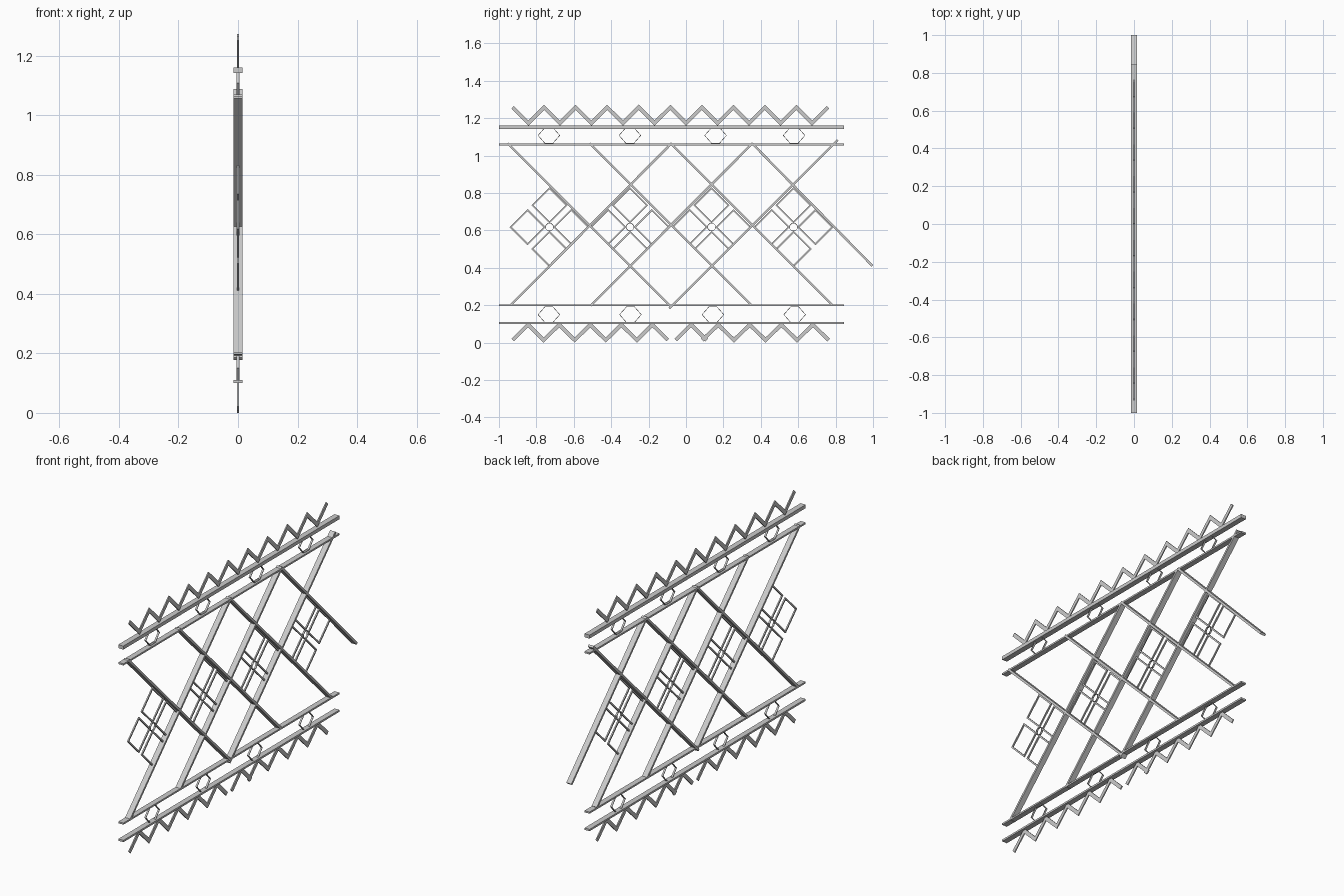
import bpy, bmesh
from math import cos, sin, pi
from mathutils import Vector

if "Cube" in bpy.data.objects:
    bpy.data.objects.remove(bpy.data.objects["Cube"])


def ribbons(name, paths, thick, depth, closed=False):
    """Mitred flat strips drawn in the YZ plane, extruded along X; one object."""
    bm = bmesh.new()
    for path in paths:
        pts = [Vector(p) for p in path]
        n = len(pts)
        rings = []
        for i, p in enumerate(pts):
            a = pts[i - 1] if (closed or i > 0) else None
            b = pts[(i + 1) % n] if (closed or i < n - 1) else None
            d1 = (p - a).normalized() if a is not None else (b - p).normalized()
            d2 = (b - p).normalized() if b is not None else d1
            n1, n2 = Vector((-d1.y, d1.x)), Vector((-d2.y, d2.x))
            m = (n1 + n2).normalized()
            m *= thick / 2 / m.dot(n1)
            rings.append([bm.verts.new((x, *(p + m * s)))
                          for x, s in ((-depth / 2, -1), (depth / 2, -1),
                                       (depth / 2, 1), (-depth / 2, 1))])
        for i in range(n if closed else n - 1):
            r, q = rings[i], rings[(i + 1) % n]
            for k in range(4):
                j = (k + 1) % 4
                bm.faces.new((r[k], r[j], q[j], q[k]))
        if not closed:
            bm.faces.new(rings[0])
            bm.faces.new(rings[-1][::-1])
    bmesh.ops.recalc_face_normals(bm, faces=bm.faces)
    me = bpy.data.meshes.new(name)
    bm.to_mesh(me)
    bm.free()
    ob = bpy.data.objects.new(name, me)
    bpy.context.collection.objects.link(ob)
    return ob


def zigzag(y0, count, z_start, z_other, step):
    return [(y0 + i * step, z_other if i % 2 else z_start) for i in range(count + 1)]


# Horizontal rails
for name, z, t in (("top_rail", 1.151, 0.019), ("upper_inner_rail", 1.06, 0.009),
                   ("lower_inner_rail", 0.2, 0.009), ("bottom_rail", 0.106, 0.010)):
    ribbons(name, [[(-1, z), (0.845, z)]], t, 0.03)

# Zigzag trims; the lower one is broken near the middle
S = 0.0843
ribbons("top_zigzag", [zigzag(-0.927, 20, 1.258, 1.174, S)], 0.02, 0.006)
ribbons("bottom_zigzag", [zigzag(-0.927, 10, 0.014, 0.096, 0.083),
                          zigzag(-0.055, 2, 0.014, 0.096, 0.0825),
                          zigzag(0.088, 8, 0.014, 0.096, S)], 0.02, 0.006)

# Diagonal lattice bars
ribbons("falling_bars", [[(-0.954, 1.066), (-0.083, 0.195)],
                         [(-0.516, 1.066), (0.350, 0.2)],
                         [(-0.083, 1.066), (0.780, 0.203)],
                         [(0.353, 1.066), (0.996, 0.411)]], 0.012, 0.03)
ribbons("rising_bars", [[(-0.940, 0.198), (-0.077, 1.066)],
                        [(-0.510, 0.198), (0.356, 1.066)],
                        [(-0.090, 0.182), (0.812, 1.084)]], 0.012, 0.03)

# Rosettes: four square frames around a small ring
squares, rings = [], []
for cy in (-0.73, -0.299, 0.137, 0.575):
    cz, off, h = 0.618, 0.117, 0.091
    for k in range(4):
        y, z = cy + off * cos(k * pi / 2), cz + off * sin(k * pi / 2)
        squares.append([(y + h, z), (y, z + h), (y - h, z), (y, z - h)])
    rings.append([(cy + 0.022 * cos(i * pi / 4 + pi / 8),
                   cz + 0.022 * sin(i * pi / 4 + pi / 8)) for i in range(8)])
ribbons("rosette_squares", squares, 0.008, 0.007, True)
ribbons("rosette_rings", rings, 0.003, 0.01, True)

# Small hexagonal rings between the rails
for name, cz, ys in (("upper_hexagons", 1.108, (-0.733, -0.30, 0.158, 0.578)),
                     ("lower_hexagons", 0.150, (-0.733, -0.297, 0.144, 0.581))):
    shapes = [[(y + a, cz + b) for a, b in
               ((0.058, 0), (0.022, 0.041), (-0.022, 0.041),
                (-0.058, 0), (-0.022, -0.041), (0.022, -0.041))] for y in ys]
    ribbons(name, shapes, 0.003, 0.01, True)
